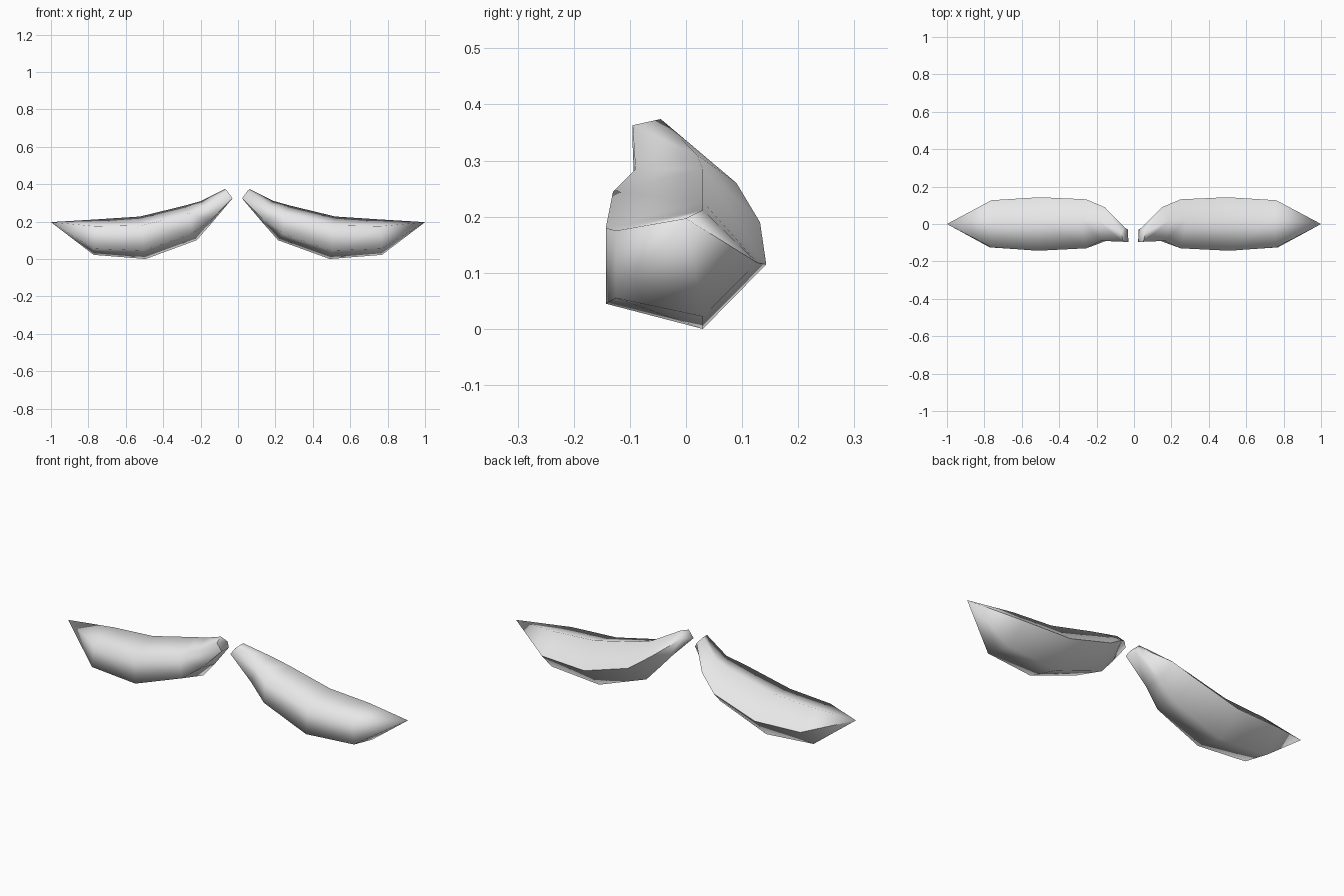
import bpy
import bmesh
import math

if "Cube" in bpy.data.objects:
    bpy.data.objects.remove(bpy.data.objects["Cube"])

grey = bpy.data.materials.new("light_grey")
grey.diffuse_color = (0.8, 0.8, 0.8, 1)
grey.use_nodes = True
grey.node_tree.nodes["Principled BSDF"].inputs["Base Color"].default_value = grey.diffuse_color

# Five-sided rings from stem to blossom end: bottom, low front, high front, top, back
RINGS = [
    [(0.025, -0.03, 0.32), (0.022, -0.095, 0.325), (0.05, -0.095, 0.363),
     (0.062, -0.045, 0.374), (0.04, -0.02, 0.345)],
    [(0.135, 0.01, 0.19), (0.14, -0.09, 0.205), (0.17, -0.09, 0.285),
     (0.19, 0.02, 0.31), (0.15, 0.09, 0.26)],
    [(0.215, 0.025, 0.10), (0.24, -0.125, 0.135), (0.25, -0.13, 0.245),
     (0.28, 0.03, 0.285), (0.25, 0.132, 0.19)],
    [(0.49, 0.03, 0.0), (0.50, -0.143, 0.045), (0.51, -0.143, 0.18),
     (0.52, 0.03, 0.227), (0.50, 0.143, 0.115)],
    [(0.77, 0.03, 0.022), (0.77, -0.125, 0.055), (0.76, -0.125, 0.175),
     (0.75, 0.03, 0.212), (0.76, 0.127, 0.118)],
]
TIP = (1.0, 0.0, 0.197)


def fruit(name, side, gap):
    """Loft the rings, cap the stem and close the far end in a point."""
    def place(p):
        return (side * (gap + p[0] * (1 - gap)), p[1], p[2])

    bm = bmesh.new()
    rings = [[bm.verts.new(place(p)) for p in ring] for ring in RINGS]
    tip = bm.verts.new(place(TIP))
    bm.faces.new(rings[0])  # cut stem end
    for i in range(5):
        j = (i + 1) % 5
        for a, b in zip(rings, rings[1:]):
            bm.faces.new((a[i], a[j], b[j], b[i]))
        bm.faces.new((rings[-1][i], rings[-1][j], tip))
    bmesh.ops.recalc_face_normals(bm, faces=bm.faces)
    mesh = bpy.data.meshes.new(name)
    bm.to_mesh(mesh)
    bm.free()
    mesh.materials.append(grey)
    obj = bpy.data.objects.new(name, mesh)
    bpy.context.collection.objects.link(obj)
    bpy.ops.object.select_all(action='DESELECT')
    obj.select_set(True)
    bpy.context.view_layer.objects.active = obj
    bpy.ops.object.shade_smooth_by_angle(angle=math.radians(80))


# Mirrored pair of curved fruits
fruit("right_fruit", 1, 0.0)
fruit("left_fruit", -1, 0.008)
